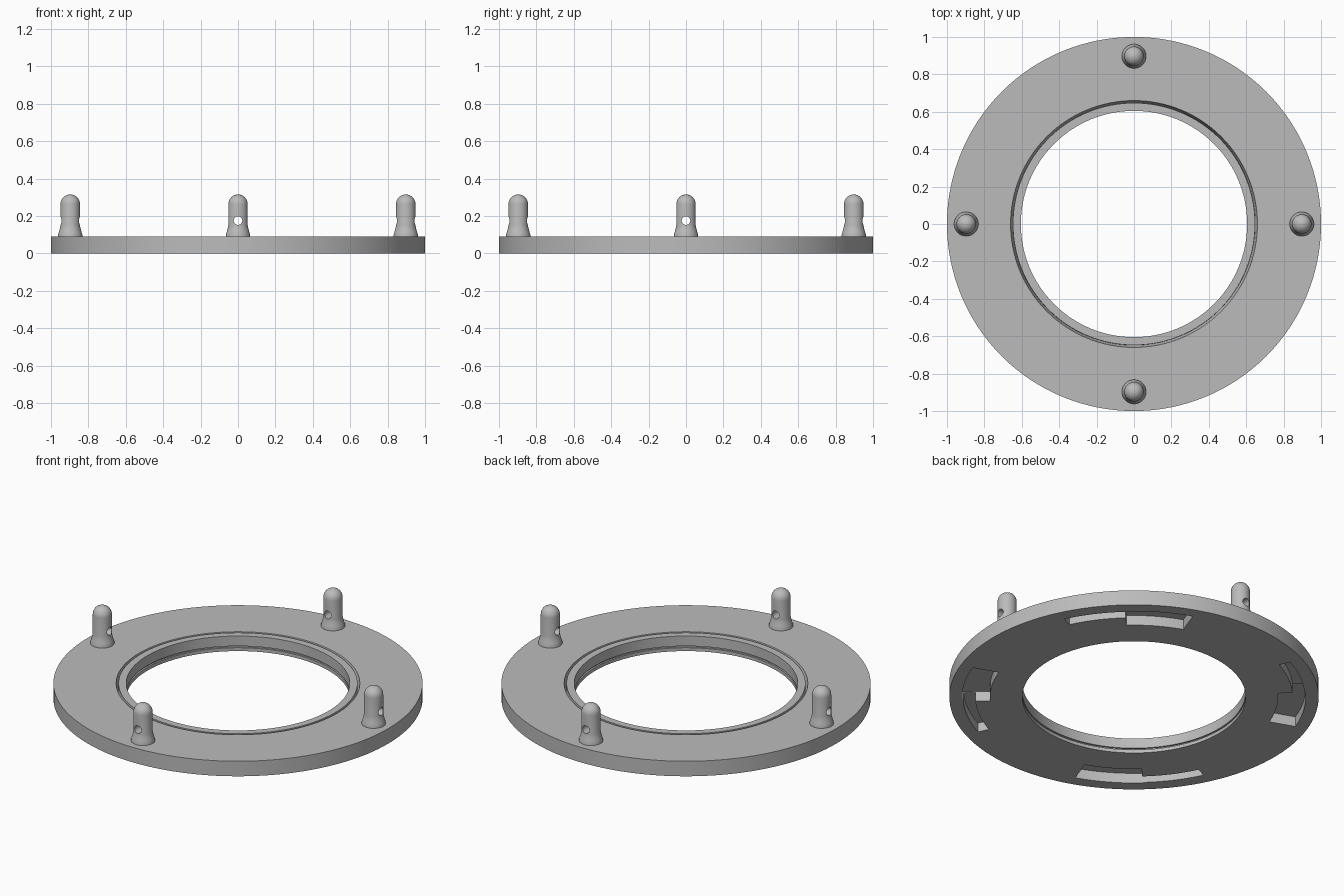
import bpy, bmesh, math
from mathutils import Matrix

if "Cube" in bpy.data.objects:
    bpy.data.objects.remove(bpy.data.objects["Cube"], do_unlink=True)

grey = bpy.data.materials.new("plain grey")
grey.use_nodes = True
COLOUR = (0.5, 0.5, 0.5, 1)
grey.diffuse_color = COLOUR
grey.node_tree.nodes["Principled BSDF"].inputs["Base Color"].default_value = COLOUR


def make_object(name, bm):
    bmesh.ops.recalc_face_normals(bm, faces=bm.faces)
    mesh = bpy.data.meshes.new(name)
    bm.to_mesh(mesh)
    bm.free()
    mesh.materials.append(grey)
    obj = bpy.data.objects.new(name, mesh)
    bpy.context.collection.objects.link(obj)
    return obj


def lathe(name, profile, steps, closed):
    """Spin an (r, z) profile around the z axis."""
    bm = bmesh.new()
    verts = [bm.verts.new((r, 0, z)) for r, z in profile]
    edges = [bm.edges.new(pair) for pair in zip(verts, verts[1:])]
    if closed:
        edges.append(bm.edges.new((verts[-1], verts[0])))
    bmesh.ops.spin(bm, geom=verts + edges, cent=(0, 0, 0), axis=(0, 0, 1),
                   angle=math.tau, steps=steps, use_duplicate=False)
    bmesh.ops.remove_doubles(bm, verts=bm.verts, dist=1e-5)
    return make_object(name, bm)


def arc_block(name, r0, r1, a0, a1, z0, z1, steps=16):
    """Solid sector of a ring, used to cut the pockets."""
    bm = bmesh.new()
    corners = [(r0, z0), (r1, z0), (r1, z1), (r0, z1)]
    face = bm.faces.new([bm.verts.new((r, 0, z)) for r, z in corners])
    bmesh.ops.rotate(bm, verts=bm.verts, matrix=Matrix.Rotation(math.radians(a0), 3, "Z"))
    start = bmesh.ops.duplicate(bm, geom=[face])["geom"]
    bmesh.ops.spin(bm, geom=start, cent=(0, 0, 0), axis=(0, 0, 1),
                   angle=math.radians(a1 - a0), steps=steps, use_duplicate=False)
    bmesh.ops.remove_doubles(bm, verts=bm.verts, dist=1e-5)
    return make_object(name, bm)


def cut(obj, cutter):
    mod = obj.modifiers.new("cut", "BOOLEAN")
    mod.operation = "DIFFERENCE"
    mod.solver = "EXACT"
    mod.object = cutter
    bpy.context.view_layer.objects.active = obj
    bpy.ops.object.modifier_apply(modifier=mod.name)
    bpy.data.objects.remove(cutter, do_unlink=True)


def smooth(obj):
    bpy.ops.object.select_all(action="DESELECT")
    obj.select_set(True)
    bpy.context.view_layer.objects.active = obj
    bpy.ops.object.shade_smooth_by_angle(angle=math.radians(30))


# Flat ring with a groove in the top and a slot in the inner wall
TOP = 0.09
plate = lathe("ring_plate", [
    (0.605, 0), (1, 0), (1, TOP), (0.66, TOP), (0.648, 0.04), (0.647, TOP),
    (0.605, TOP), (0.605, 0.03), (0.615, 0.03), (0.615, 0.02), (0.605, 0.02),
], 128, True)

# Four twist-lock pockets underneath: a wide entry and a narrow arc
for quarter in range(4):
    turn = quarter * 90
    cut(plate, arc_block("entry_cutter", 0.78, 0.93, turn + 47, turn + 70, -0.02, 0.06))
    cut(plate, arc_block("arc_cutter", 0.86, 0.925, turn + 26, turn + 48, -0.02, 0.055))
smooth(plate)

# Domed pegs with a flared foot and a radial cross hole
RADIUS, SHOULDER = 0.052, 0.263
profile = [(0, TOP - 0.01), (0.065, TOP - 0.01), (0.065, 0.1), (0.06, 0.115),
           (0.055, 0.135), (RADIUS, 0.15)]
profile += [(RADIUS * math.cos(a), SHOULDER + RADIUS * math.sin(a))
            for a in (i * math.pi / 16 for i in range(8))]
profile.append((0, SHOULDER + RADIUS))

for i, side in enumerate(("left", "back", "right", "front")):
    peg = lathe(side + "_peg", profile, 32, False)
    bm = bmesh.new()
    bmesh.ops.create_cone(bm, cap_ends=True, segments=24, radius1=0.023, radius2=0.023,
                          depth=0.3, matrix=Matrix.Translation((0, 0, 0.175))
                          @ Matrix.Rotation(math.pi / 2, 4, "Y"))
    cut(peg, make_object("hole_cutter", bm))
    smooth(peg)
    peg.matrix_world = Matrix.Rotation(i * math.pi / 2, 4, "Z") @ Matrix.Translation((0.897, 0, 0))
